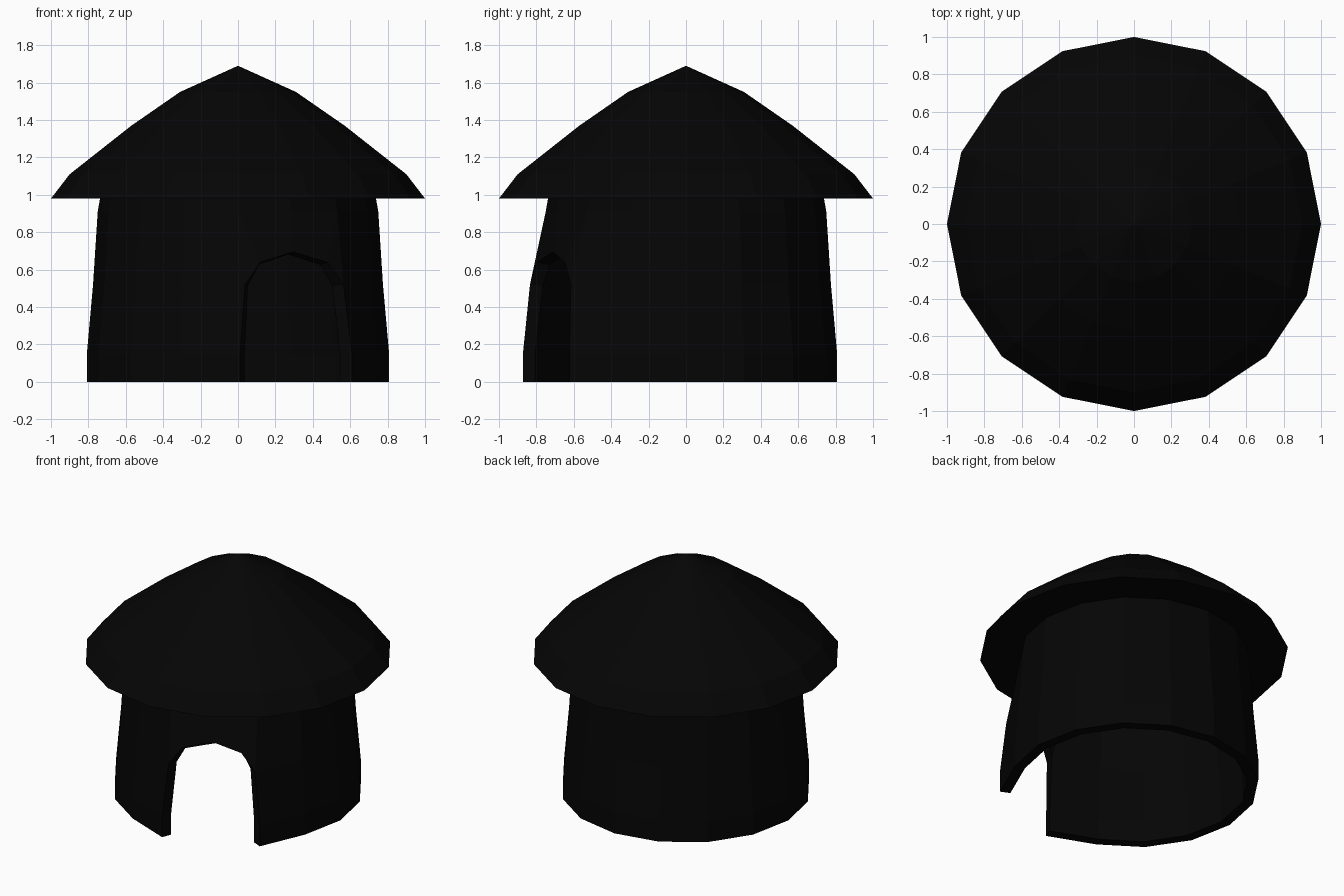
import bpy, bmesh
from math import radians, cos, sin

if "Cube" in bpy.data.objects:
    bpy.data.objects.remove(bpy.data.objects["Cube"])

SIDES = 16
STEP = 360 / SIDES
DOOR = -67.5          # direction the doorway faces, degrees

dark = bpy.data.materials.new("dark")
dark.diffuse_color = (0.0015, 0.0015, 0.0015, 1)
dark.use_nodes = True
dark.node_tree.nodes["Principled BSDF"].inputs["Base Color"].default_value = dark.diffuse_color


def polar(r, deg, z):
    return (r * cos(radians(deg)), r * sin(radians(deg)), z)


def finish(bm, name):
    bmesh.ops.recalc_face_normals(bm, faces=bm.faces)
    me = bpy.data.meshes.new(name)
    bm.to_mesh(me)
    bm.free()
    me.materials.append(dark)
    ob = bpy.data.objects.new(name, me)
    bpy.context.collection.objects.link(ob)
    return ob


# Roof: hollow faceted cone with a flat ring under the eaves, open to the room
bm = bmesh.new()
rings = [[bm.verts.new(polar(r, k * STEP, z)) for k in range(SIDES)]
         for r, z in [(0.7, 0.98), (1, 0.98), (0.9, 1.11), (0.57, 1.37), (0.31, 1.55)]]
apex = bm.verts.new((0, 0, 1.69))
for k in range(SIDES):
    n = (k + 1) % SIDES
    for a, b in zip(rings, rings[1:]):
        bm.faces.new((a[k], a[n], b[n], b[k]))
    bm.faces.new((rings[-1][k], rings[-1][n], apex))
finish(bm, "roof")

# Wall: columns run round from one door jamb to the other, flared at the jambs
bm = bmesh.new()
profile = [(0.808, 0), (0.808, 0.15), (0.775, 0.52), (0.75, 0.91), (0.737, 0.985)]
jamb_r = [0.872, 0.872, 0.835, 0.75, 0.737]
jamb_a = [21.8, 21.8, 20, 22.5, 22.5]
cols = []
for k in range(1, SIDES):
    col = []
    for i, (r, z) in enumerate(profile):
        a = k * STEP
        if k == 1:
            r, a = jamb_r[i], jamb_a[i]
        elif k == SIDES - 1:
            r, a = jamb_r[i], 360 - jamb_a[i]
        col.append(bm.verts.new(polar(r, DOOR + a, z)))
    cols.append(col)
for a, b in zip(cols, cols[1:]):
    for i in range(len(profile) - 1):
        bm.faces.new((a[i], b[i], b[i + 1], a[i + 1]))

# Arch over the doorway, mirrored about the door axis
crown = bm.verts.new(polar(0.77, DOOR, 0.695))
mid = bm.verts.new(polar(0.75, DOOR, 0.91))
top = bm.verts.new(polar(0.737, DOOR, 0.985))
for col, s in ((cols[0], 1), (cols[-1], -1)):
    shoulder = bm.verts.new(polar(0.805, DOOR + s * 14, 0.64))
    bm.faces.new((col[2], col[3], shoulder))
    bm.faces.new((shoulder, col[3], mid, crown))
    bm.faces.new((col[3], col[4], top, mid))
wall = finish(bm, "wall")
if wall.data.polygons[0].normal.dot(wall.data.polygons[0].center) < 0:
    wall.data.flip_normals()
thick = wall.modifiers.new("thickness", "SOLIDIFY")
thick.thickness = 0.07
thick.offset = -1
